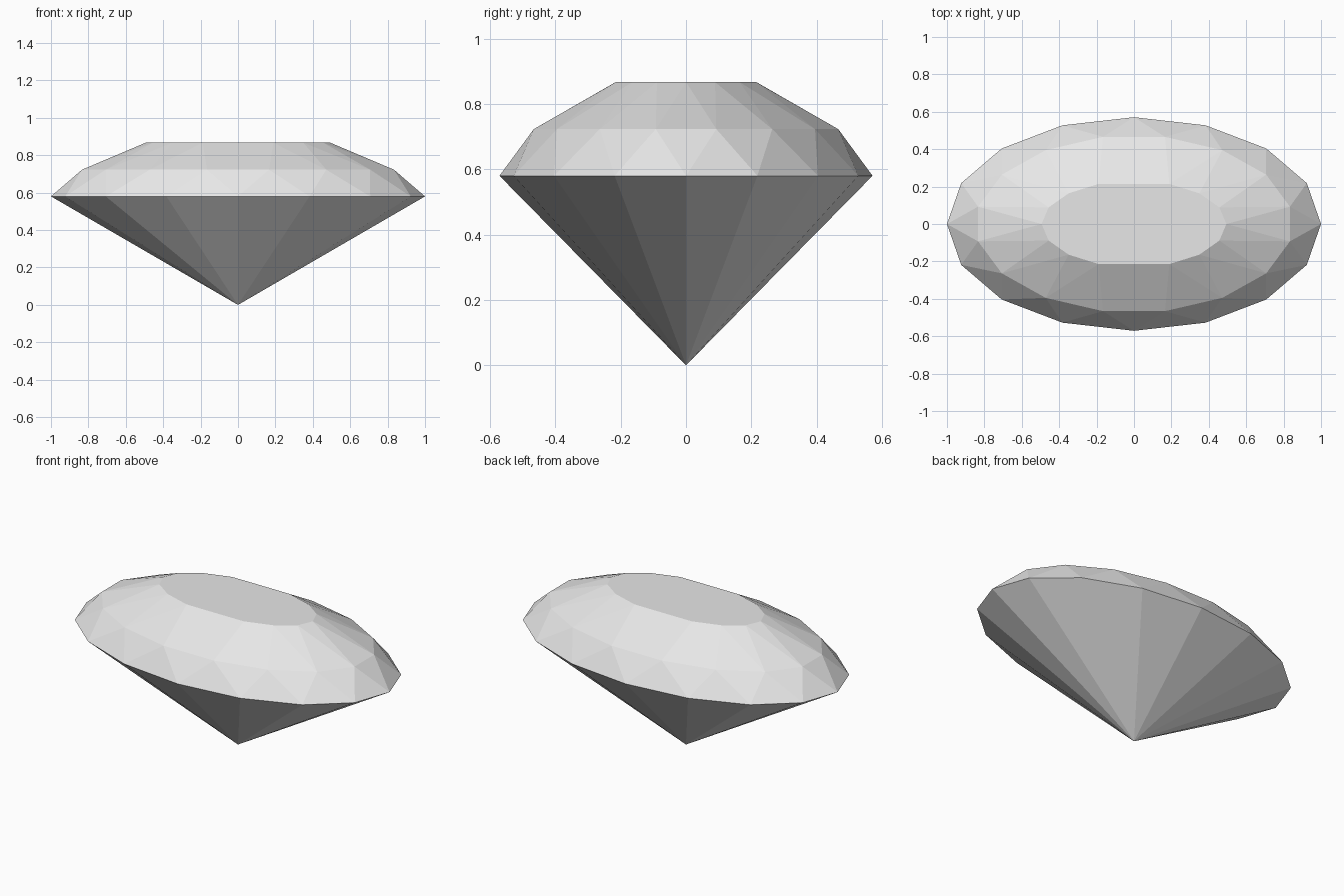
import bpy
import bmesh
from math import cos, sin, tau

cube = bpy.data.objects.get("Cube")
if cube:
    bpy.data.objects.remove(cube, do_unlink=True)

SIDES = 16

stone = bpy.data.materials.new("pale_grey_stone")
stone.use_nodes = True
grey = (0.8, 0.8, 0.8, 1)
stone.diffuse_color = grey
stone.node_tree.nodes["Principled BSDF"].inputs["Base Color"].default_value = grey

bm = bmesh.new()


def ring(rx, ry, z, turn=0, y_limit=1):
    """Oval ring of vertices, turned by a fraction of one side."""
    verts = []
    for i in range(SIDES):
        a = tau * (i + turn) / SIDES
        y = max(-y_limit, min(y_limit, ry * sin(a)))
        verts.append(bm.verts.new((rx * cos(a), y, z)))
    return verts


def facet_band(whole, half, whole_is_lower):
    """Zigzag triangles between a ring and one turned by half a side."""
    for i in range(SIDES):
        j = (i + 1) % SIDES
        tris = [(whole[i], whole[j], half[i]), (whole[j], half[j], half[i])]
        for tri in tris:
            bm.faces.new(tri if whole_is_lower else tri[::-1])


# Rings of the cut stone
tip = bm.verts.new((0, 0, 0))
girdle = ring(1, 0.571, 0.58)
crown = ring(0.85, 0.475, 0.723, turn=0.5)
table = ring(0.494, 0.232, 0.867, y_limit=0.215)

# Pavilion below, two crown bands, flat table on top
for i in range(SIDES):
    bm.faces.new((tip, girdle[(i + 1) % SIDES], girdle[i]))
facet_band(girdle, crown, True)
facet_band(table, crown, False)
bm.faces.new(table)
bmesh.ops.recalc_face_normals(bm, faces=bm.faces)

mesh = bpy.data.meshes.new("oval_gem")
bm.to_mesh(mesh)
bm.free()
mesh.materials.append(stone)
gem = bpy.data.objects.new("oval_gem", mesh)
bpy.context.collection.objects.link(gem)
